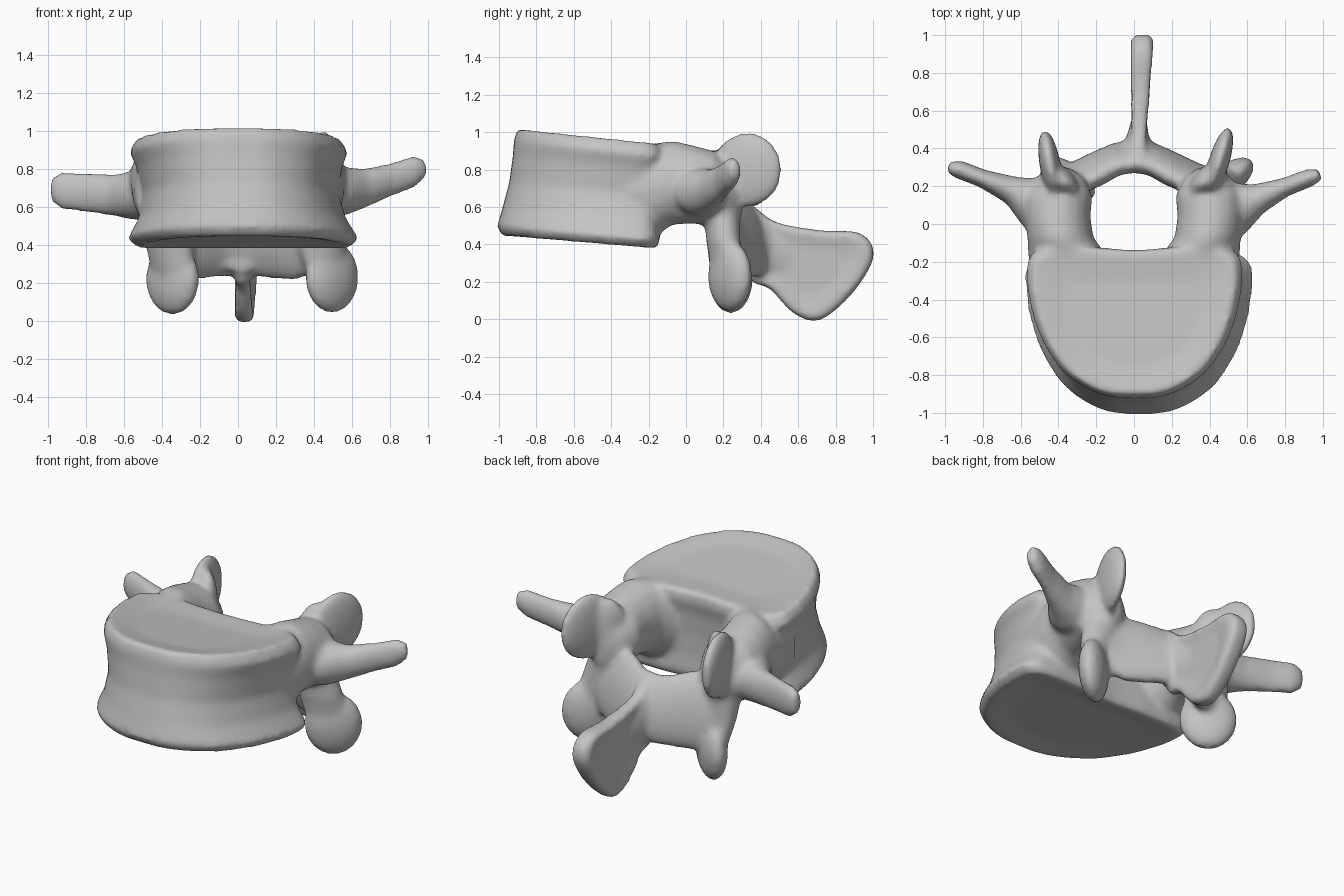
import bpy
import bmesh
from math import cos, sin, pi, atan2
from mathutils import Vector, Matrix

cube = bpy.data.objects.get("Cube")
if cube:
    bpy.data.objects.remove(cube, do_unlink=True)

bone = bpy.data.materials.new("bone grey")
bone.use_nodes = True
colour = (0.55, 0.55, 0.55, 1)
bone.diffuse_color = colour
bone.node_tree.nodes["Principled BSDF"].inputs["Base Color"].default_value = colour

bm = bmesh.new()


def lerp(a, b, t):
    return a + (b - a) * t


def smooth_loop(points, steps=6):
    """Closed Catmull-Rom curve through the points."""
    pts = [Vector(p) for p in points]
    n = len(pts)
    result = []
    for i in range(n):
        a, b, c, d = (pts[(i + k) % n] for k in (-1, 0, 1, 2))
        for s in range(steps):
            t = s / steps
            result.append(b + (c - a) * t / 2
                          + (a - b * 2.5 + c * 2 - d / 2) * t * t
                          + (b * 3 - a - c * 3 + d) * t ** 3 / 2)
    return result


def skin(rings):
    """Bridge a row of equal rings and cap both ends."""
    loops = [[bm.verts.new(p) for p in ring] for ring in rings]
    n = len(loops[0])
    for low, high in zip(loops, loops[1:]):
        for i in range(n):
            j = (i + 1) % n
            bm.faces.new((low[i], low[j], high[j], high[i]))
    bm.faces.new(loops[0])
    bm.faces.new(loops[-1])


def limb(sections, segments=20):
    """Loft of ellipses, each given as centre, half-axis, half-axis."""
    rings = []
    for section in sections:
        c, u, v = (Vector(p) for p in section)
        angles = [2 * pi * i / segments for i in range(segments)]
        rings.append([c + u * cos(a) + v * sin(a) for a in angles])
    skin(rings)


def lobe(centre, radii, heading):
    """Flattened ellipsoid whose local y axis points along the heading."""
    turn = Matrix.Rotation(atan2(-heading[0], heading[1]), 4, 'Z')
    size = Matrix.Diagonal((*radii, 1))
    bmesh.ops.create_icosphere(bm, subdivisions=4, radius=1,
                               matrix=Matrix.Translation(centre) @ turn @ size)


def vertebral_body():
    half = [(0.34, 0.03), (0.67, 0.18), (0.9, 0.45), (1, 0.78), (0.92, 0.97), (0.45, 1)]
    outline = [(0, 0)] + half + [(0, 0.98)] + [(-x, y) for x, y in reversed(half)]
    outline = smooth_loop([(x, y, 0) for x, y in outline])
    # height fraction, half width, front, back
    levels = [
        (0.04, 0.4, -0.82, -0.3),
        (0.01, 0.56, -0.98, -0.16),
        (0.09, 0.605, -1.01, -0.14),
        (0.27, 0.545, -0.98, -0.15),
        (0.5, 0.515, -0.945, -0.15),
        (0.75, 0.54, -0.925, -0.14),
        (0.89, 0.575, -0.92, -0.12),
        (1, 0.535, -0.9, -0.13),
        (0.96, 0.36, -0.75, -0.3),
    ]
    rings = []
    for t, width, front, back in levels:
        ring = []
        for p in outline:
            y = lerp(front, back, p.y)
            bottom = lerp(0.44, 0.37, (y + 1) / 0.85)
            top = lerp(1.02, 0.94, (y + 0.9) / 0.75)
            ring.append(Vector((p.x * width + 0.03 * (1 - t), y, lerp(bottom, top, t))))
        rings.append(ring)
    skin(rings)


def pedicle(s):
    # flares forward into the body and narrows toward the arch
    limb([
        ((s * 0.34, -0.32, 0.68), (0.2, 0, 0), (0, 0, 0.24)),
        ((s * 0.35, -0.17, 0.69), (0.21, 0, 0), (0, 0, 0.25)),
        ((s * 0.39, -0.07, 0.73), (0.175, 0, 0), (0, 0, 0.225)),
        ((s * 0.405, 0.04, 0.72), (0.175, 0, 0), (0, 0, 0.21)),
        ((s * 0.4, 0.15, 0.7), (0.18, 0, 0), (0, 0, 0.2)),
        ((s * 0.39, 0.24, 0.67), (0.13, 0, 0), (0, 0, 0.16)),
        ((s * 0.4, 0.3, 0.66), (0.06, 0, 0), (0, 0, 0.1)),
    ])


def transverse_process(s, path):
    sections = []
    for x, y, z, thick, tall in path:
        sections.append(((s * x, y, z), (-s * thick * 0.4, thick, 0), (0, 0, tall)))
    limb(sections)


def pars(s, foot):
    limb([
        ((s * 0.4, 0.22, 0.8), (0.08, 0, 0), (0, 0.09, 0)),
        ((s * 0.38, 0.19, 0.6), (0.13, 0, 0), (0, 0.1, 0)),
        ((lerp(s * 0.38, foot, 0.5), 0.2, 0.42), (0.13, s * 0.02, 0), (0, 0.09, 0)),
        ((foot, 0.22, 0.24), (0.11, s * 0.05, 0), (0, 0.075, 0)),
    ])


def lamina(s):
    limb([
        ((s * 0.42, 0.21, 0.45), (s * 0.02, 0.07, 0), (0, -0.03, 0.2)),
        ((s * 0.3, 0.245, 0.44), (s * 0.03, 0.07, 0.01), (0, -0.05, 0.23)),
        ((s * 0.19, 0.295, 0.44), (s * 0.03, 0.07, 0.02), (0, -0.055, 0.22)),
        ((s * 0.09, 0.345, 0.43), (s * 0.02, 0.07, 0.02), (0, -0.05, 0.2)),
        ((-s * 0.03, 0.36, 0.425), (0, 0.07, 0.02), (0, -0.05, 0.19)),
    ])


def spinous_process():
    profile = smooth_loop([
        (0, 0.3, 0.62), (0, 0.48, 0.52), (0, 0.72, 0.475), (0, 0.93, 0.46),
        (0, 1.005, 0.35), (0, 0.93, 0.19), (0, 0.8, 0.05), (0, 0.69, -0.01),
        (0, 0.57, 0.035), (0, 0.45, 0.16), (0, 0.33, 0.24),
    ])
    middle = Vector((0, 0.65, 0.27))
    rings = []
    # hollowed sides inside a rounded rim that thickens to the rear
    for side, size in ((-0.7, 0.55), (-1, 0.9), (-0.6, 1), (0.6, 1), (1, 0.9), (0.7, 0.55)):
        ring = []
        for p in profile:
            q = middle.lerp(p, size)
            q.x = 0.01 + 0.035 * q.y + side * (0.023 + 0.042 * q.y)
            ring.append(q)
        rings.append(ring)
    skin(rings)
    # flare where the plate meets the arch
    limb([
        ((0.01, 0.31, 0.43), (0.17, 0, 0), (0, 0, 0.17)),
        ((0.015, 0.38, 0.41), (0.11, 0, 0), (0, 0, 0.16)),
        ((0.02, 0.46, 0.37), (0.06, 0, 0), (0, 0, 0.15)),
        ((0.03, 0.6, 0.32), (0.03, 0, 0), (0, 0, 0.12)),
    ])


vertebral_body()
spinous_process()
for s in (-1, 1):
    pedicle(s)
    lamina(s)
    # front horn of the cupped upper joint
    lobe((s * 0.39, 0.24, 0.8), (0.06, 0.12, 0.16), (s * 0.7, 0.6))

# upper joint lobes
lobe((-0.445, 0.315, 0.79), (0.055, 0.185, 0.2), (-0.05, 0.3))
lobe((0.45, 0.33, 0.8), (0.055, 0.19, 0.2), (0.09, 0.3))

# lower joint lobes
pars(-1, -0.345)
pars(1, 0.48)
lobe((-0.345, 0.24, 0.22), (0.08, 0.165, 0.19), (-0.8, 0.6))
lobe((0.495, 0.235, 0.23), (0.08, 0.165, 0.19), (0.8, 0.6))

# side processes: x, y, z, half thickness, half height
transverse_process(-1, [
    (0.42, 0.06, 0.68, 0.18, 0.15), (0.55, 0.12, 0.66, 0.12, 0.13),
    (0.65, 0.18, 0.66, 0.07, 0.11), (0.8, 0.24, 0.675, 0.045, 0.105),
    (0.93, 0.29, 0.685, 0.045, 0.1), (0.985, 0.305, 0.69, 0.03, 0.06),
])
transverse_process(1, [
    (0.42, 0.05, 0.7, 0.18, 0.15), (0.55, 0.09, 0.68, 0.13, 0.13),
    (0.66, 0.135, 0.695, 0.075, 0.105), (0.8, 0.195, 0.74, 0.047, 0.09),
    (0.93, 0.245, 0.785, 0.045, 0.085), (0.985, 0.265, 0.8, 0.03, 0.05),
])

# fuse the parts into one softly blended bone
bmesh.ops.recalc_face_normals(bm, faces=bm.faces[:])
mesh = bpy.data.meshes.new("vertebra")
bm.to_mesh(mesh)
bm.free()
mesh.materials.append(bone)
vertebra = bpy.data.objects.new("vertebra", mesh)
bpy.context.collection.objects.link(vertebra)

fuse = vertebra.modifiers.new("fuse", 'REMESH')
fuse.mode = 'VOXEL'
fuse.voxel_size = 0.016
fuse.use_smooth_shade = True
soften = vertebra.modifiers.new("soften", 'SMOOTH')
soften.factor = 0.5
soften.iterations = 12

bpy.ops.object.select_all(action='DESELECT')
vertebra.select_set(True)
bpy.context.view_layer.objects.active = vertebra
for name in ("fuse", "soften"):
    bpy.ops.object.modifier_apply(modifier=name)
bpy.ops.object.shade_smooth()
